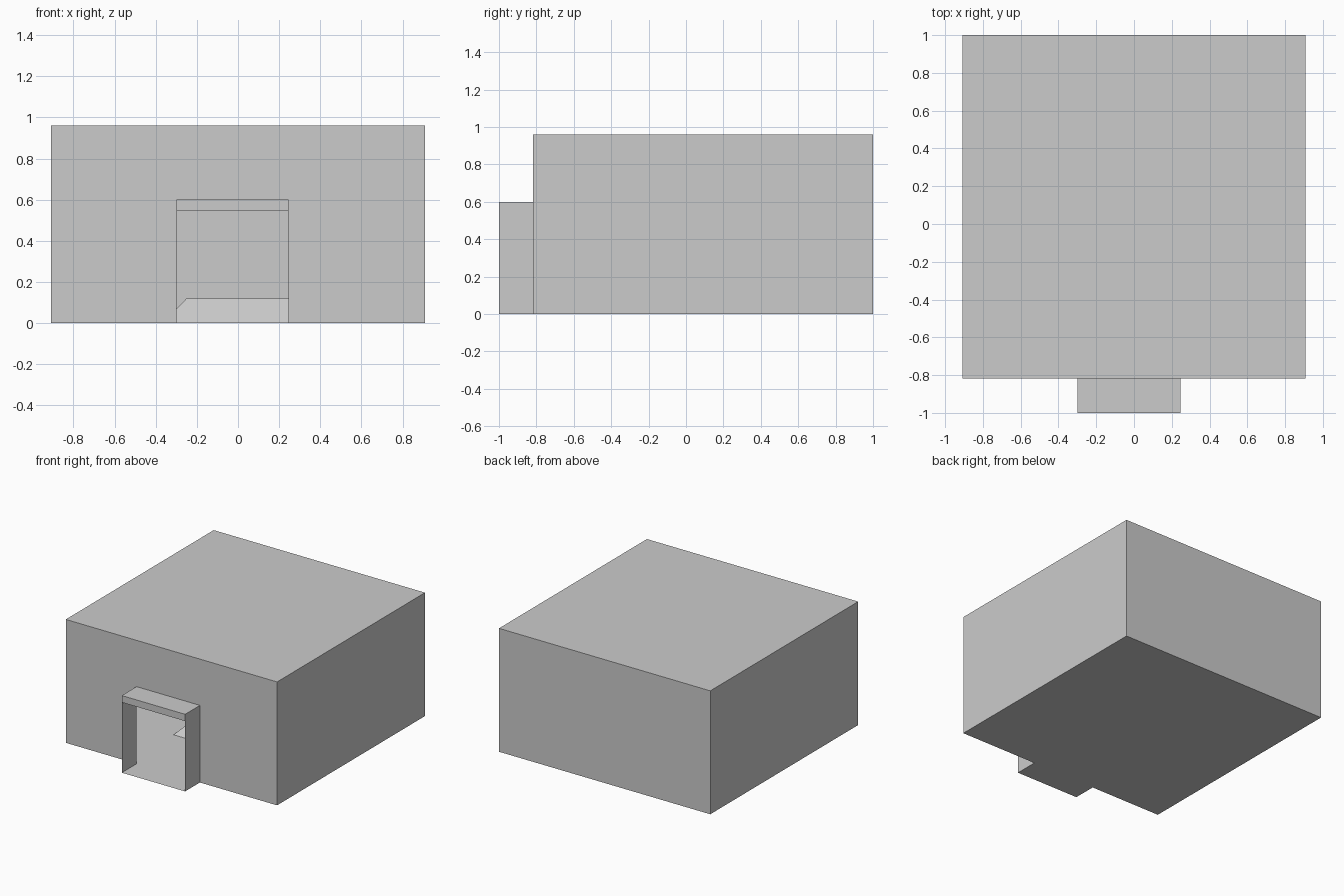
import bpy

if "Cube" in bpy.data.objects:
    bpy.data.objects.remove(bpy.data.objects["Cube"])

# Main dimensions
U = 2 / 11
HALF, FRONT, BACK = 5 * U, -1 + U, 1.0       # room footprint
WALL_TOP, ROOF_TOP = 0.78, 0.96
DX0, DX1 = -0.30, 0.245                      # doorway width
DOOR_TOP, PORCH_TOP = 0.547, 0.60


def make(name, verts, faces):
    mesh = bpy.data.meshes.new(name)
    mesh.from_pydata(verts, [], faces)
    obj = bpy.data.objects.new(name, mesh)
    bpy.context.collection.objects.link(obj)
    return obj


def ring(x0, x1, y0, y1, z):
    return [(x0, y0, z), (x1, y0, z), (x1, y1, z), (x0, y1, z)]


BOTTOM, TOP = (3, 2, 1, 0), (4, 5, 6, 7)
FRONT_F, RIGHT_F, BACK_F, LEFT_F = (0, 1, 5, 4), (1, 2, 6, 5), (2, 3, 7, 6), (3, 0, 4, 7)
ALL = [BOTTOM, TOP, FRONT_F, RIGHT_F, BACK_F, LEFT_F]

# Thin room shell: floor and three plain walls
make("room_shell",
     ring(-HALF, HALF, FRONT, BACK, 0) + ring(-HALF, HALF, FRONT, BACK, WALL_TOP),
     [BOTTOM, RIGHT_F, BACK_F, LEFT_F])

# Front wall with the doorway left open
outline = [(-HALF, 0), (DX0, 0), (DX0, DOOR_TOP), (DX1, DOOR_TOP),
           (DX1, 0), (HALF, 0), (HALF, WALL_TOP), (-HALF, WALL_TOP)]
make("front_wall", [(x, FRONT, z) for x, z in outline], [tuple(range(8))])

# Solid flat roof slab
make("roof",
     ring(-HALF, HALF, FRONT, BACK, WALL_TOP) + ring(-HALF, HALF, FRONT, BACK, ROOF_TOP), ALL)

# Porch: thin floor and side walls, thicker lintel
make("porch_sides",
     ring(DX0, DX1, -1, FRONT, 0) + ring(DX0, DX1, -1, FRONT, PORCH_TOP),
     [BOTTOM, RIGHT_F, LEFT_F])
make("porch_lintel",
     ring(DX0, DX1, -1, FRONT, DOOR_TOP) + ring(DX0, DX1, -1, FRONT, PORCH_TOP),
     [BOTTOM, TOP, FRONT_F])

# Sloped plinth standing in the middle of the room
MID = (FRONT + BACK) / 2
b, t = 2 * U, 0.25
make("plinth",
     ring(-b, b, MID - b, MID + b, 0) + ring(-t, t, MID - t, MID + t, 0.12), ALL)
